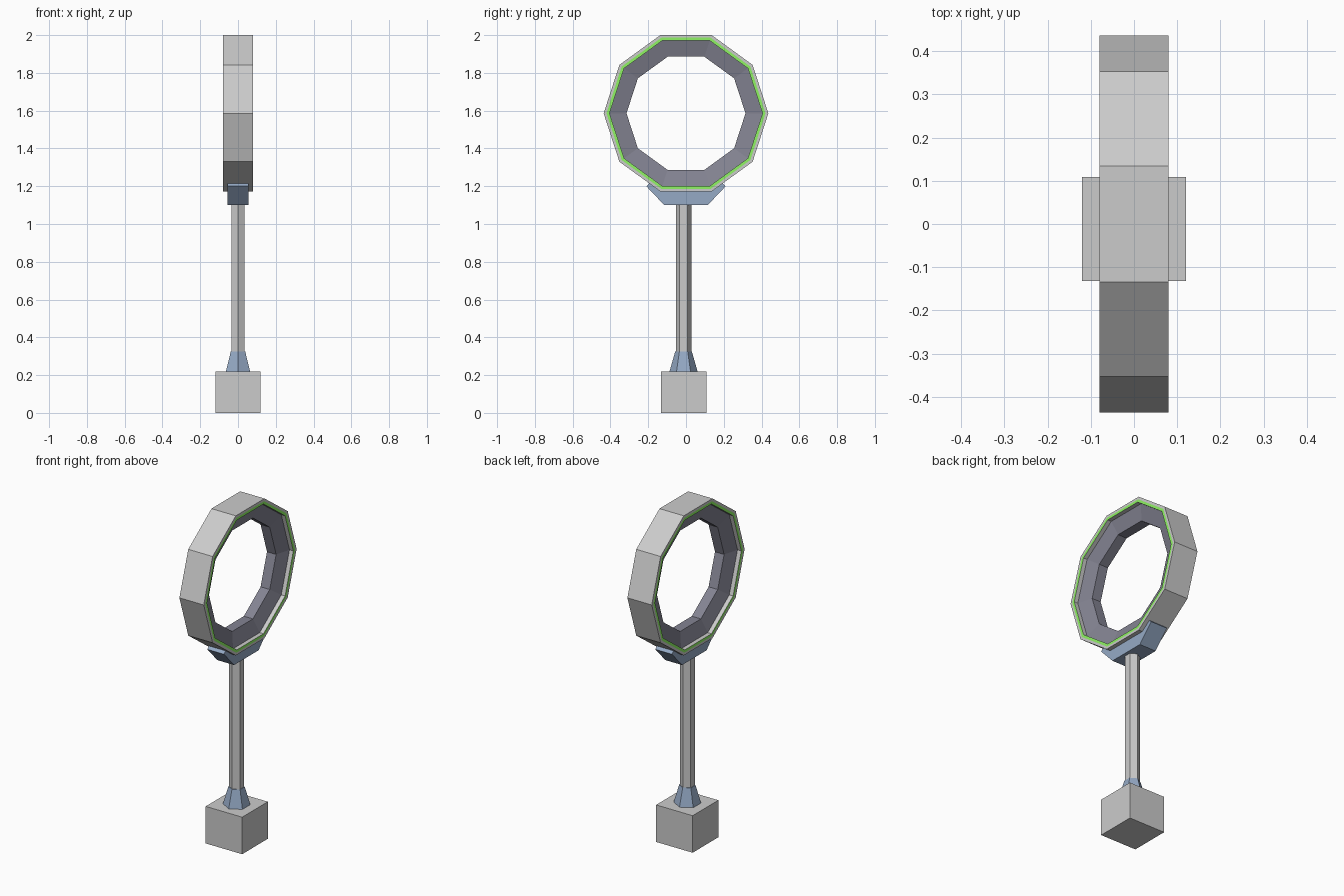
import bpy, bmesh, math

if "Cube" in bpy.data.objects:
    bpy.data.objects.remove(bpy.data.objects["Cube"])


def material(name, rgb):
    m = bpy.data.materials.new(name)
    m.diffuse_color = (*rgb, 1)
    m.use_nodes = True
    m.node_tree.nodes["Principled BSDF"].inputs["Base Color"].default_value = m.diffuse_color
    return m


GREY = material("grey", (0.8, 0.8, 0.8))
BLUE = material("steel_blue", (0.30, 0.40, 0.56))
DARK = material("dark_liner", (0.23, 0.23, 0.29))
GREEN = material("green_light", (0.28, 0.90, 0.13))


def finish(name, bm, mats=()):
    bmesh.ops.recalc_face_normals(bm, faces=bm.faces[:])
    me = bpy.data.meshes.new(name)
    bm.to_mesh(me)
    bm.free()
    for m in mats:
        me.materials.append(m)
    ob = bpy.data.objects.new(name, me)
    bpy.context.collection.objects.link(ob)
    return ob


def lathe_x(name, profile, sides, cz, mats, face_mats):
    """Spin a closed (x, radius) profile round the x axis at height cz."""
    bm = bmesh.new()
    rings = []
    for i in range(sides):
        a = 2 * math.pi * i / sides
        rings.append([bm.verts.new((x, r * math.cos(a), cz + r * math.sin(a)))
                      for x, r in profile])
    n = len(profile)
    for i in range(sides):
        p, q = rings[i], rings[(i + 1) % sides]
        for j in range(n):
            k = (j + 1) % n
            bm.faces.new((p[j], p[k], q[k], q[j])).material_index = face_mats[j]
    return finish(name, bm, mats)


def hex_post(name, r1, r2, z1, z2, y, mats=()):
    """Six-sided post with corners pointing to front and back."""
    bm = bmesh.new()
    loops = [[bm.verts.new((r * math.sin(i * math.pi / 3),
                            y + r * math.cos(i * math.pi / 3), z))
              for i in range(6)] for r, z in ((r1, z1), (r2, z2))]
    for i in range(6):
        k = (i + 1) % 6
        bm.faces.new((loops[0][i], loops[0][k], loops[1][k], loops[1][i]))
    for lp in loops:
        bm.faces.new(lp)
    return finish(name, bm, mats)


def extrude_x(name, pts, half, mats=()):
    """Extrude a (y, z) outline symmetrically along x."""
    bm = bmesh.new()
    face = bm.faces.new([bm.verts.new((-half, y, z)) for y, z in pts])
    new = bmesh.ops.extrude_face_region(bm, geom=[face])["geom"]
    verts = [g for g in new if isinstance(g, bmesh.types.BMVert)]
    bmesh.ops.translate(bm, verts=verts, vec=(2 * half, 0, 0))
    return finish(name, bm, mats)


POST_Y = -0.013

# Square foot block
extrude_x("base", [(-0.132, 0), (0.109, 0), (0.109, 0.22), (-0.132, 0.22)], 0.12)

# Flared collar and pole
hex_post("collar", 0.074, 0.044, 0.22, 0.325, POST_Y, [BLUE])
hex_post("pole", 0.041, 0.041, 0.22, 1.10, POST_Y)

# Cradle holding the ring, its top following the ring's underside
right = [(0.115, 1.10), (0.21, 1.20), (0.19, 1.219), (0.134, 1.178)]
extrude_x("cradle", right + [(-y, z) for y, z in reversed(right)], 0.055, [BLUE])

# Ten-sided ring: casing, green strip, recess step and sloped dark liner
half = [(0.08, 0.436), (0.08, 0.421), (0.08, 0.405), (0.055, 0.405), (0.03, 0.315)]
profile = half + [(-x, r) for x, r in reversed(half)]
lathe_x("ring", profile, 10, 1.586, [GREY, GREEN, DARK],
        [0, 1, 0, 2, 2, 2, 0, 1, 0, 0])
